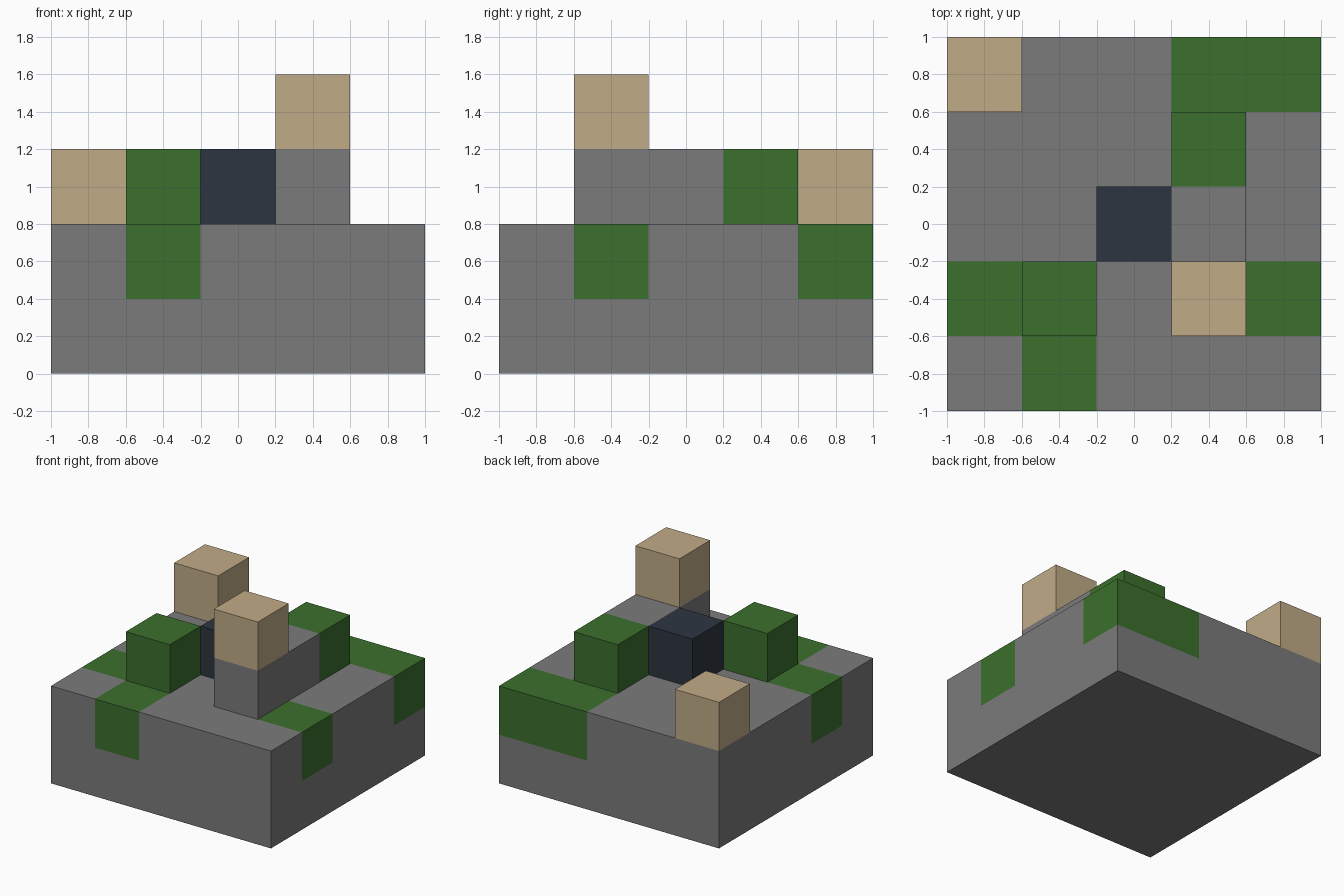
import bpy
import bmesh
from mathutils import Vector

if "Cube" in bpy.data.objects:
    bpy.data.objects.remove(bpy.data.objects["Cube"], do_unlink=True)

CELL = 0.4   # edge of one block
N = 5        # blocks along each side


def material(name, rgb):
    m = bpy.data.materials.new(name)
    m.use_nodes = True
    m.diffuse_color = (*rgb, 1)
    m.node_tree.nodes["Principled BSDF"].inputs["Base Color"].default_value = (*rgb, 1)
    return m


MATS = {
    "stone": material("stone grey", (0.198, 0.198, 0.198)),
    "moss": material("moss green", (0.044, 0.162, 0.026)),
    "sand": material("sand tan", (0.533, 0.407, 0.242)),
    "core": material("dark slate", (0.026, 0.036, 0.053)),
}

# Stone slab two blocks high, with moss patches in its upper layer
MOSS_PATCHES = {(1, 0), (0, 1), (4, 1), (3, 4), (4, 4)}
cells = {}
for x in range(N):
    for y in range(N):
        for z in range(2):
            mossy = z == 1 and (x, y) in MOSS_PATCHES
            cells[x, y, z] = ("base_slab", "moss" if mossy else "stone")

# Blocks standing on the slab
cells[1, 1, 2] = ("front_moss_block", "moss")
cells[3, 3, 2] = ("back_moss_block", "moss")
cells[2, 2, 2] = ("centre_block", "core")
cells[0, 4, 2] = ("corner_sand_block", "sand")
for y in (1, 2):
    cells[3, y, 2] = ("raised_stone", "stone")
cells[3, 1, 3] = ("top_sand_block", "sand")


def build_part(part):
    """Join the blocks of a part, keeping only the faces open to the air."""
    bm = bmesh.new()
    used = sorted({colour for name, colour in cells.values() if name == part})
    for cell, (name, colour) in cells.items():
        if name != part:
            continue
        for axis in range(3):
            for side in (-1, 1):
                step = Vector((0, 0, 0))
                step[axis] = side
                if tuple(int(c + s) for c, s in zip(cell, step)) in cells:
                    continue
                u, v = Vector((0, 0, 0)), Vector((0, 0, 0))
                u[(axis + 1) % 3] = 0.5
                v[(axis + 2) % 3] = 0.5 * side
                mid = Vector(cell) + Vector((0.5 - N / 2, 0.5 - N / 2, 0.5)) + step / 2
                corners = (mid - u - v, mid + u - v, mid + u + v, mid - u + v)
                face = bm.faces.new([bm.verts.new(c * CELL) for c in corners])
                face.material_index = used.index(colour)
    bmesh.ops.remove_doubles(bm, verts=bm.verts, dist=0.001)
    mesh = bpy.data.meshes.new(part)
    bm.to_mesh(mesh)
    bm.free()
    for colour in used:
        mesh.materials.append(MATS[colour])
    bpy.context.collection.objects.link(bpy.data.objects.new(part, mesh))


for part in sorted({name for name, _ in cells.values()}):
    build_part(part)
